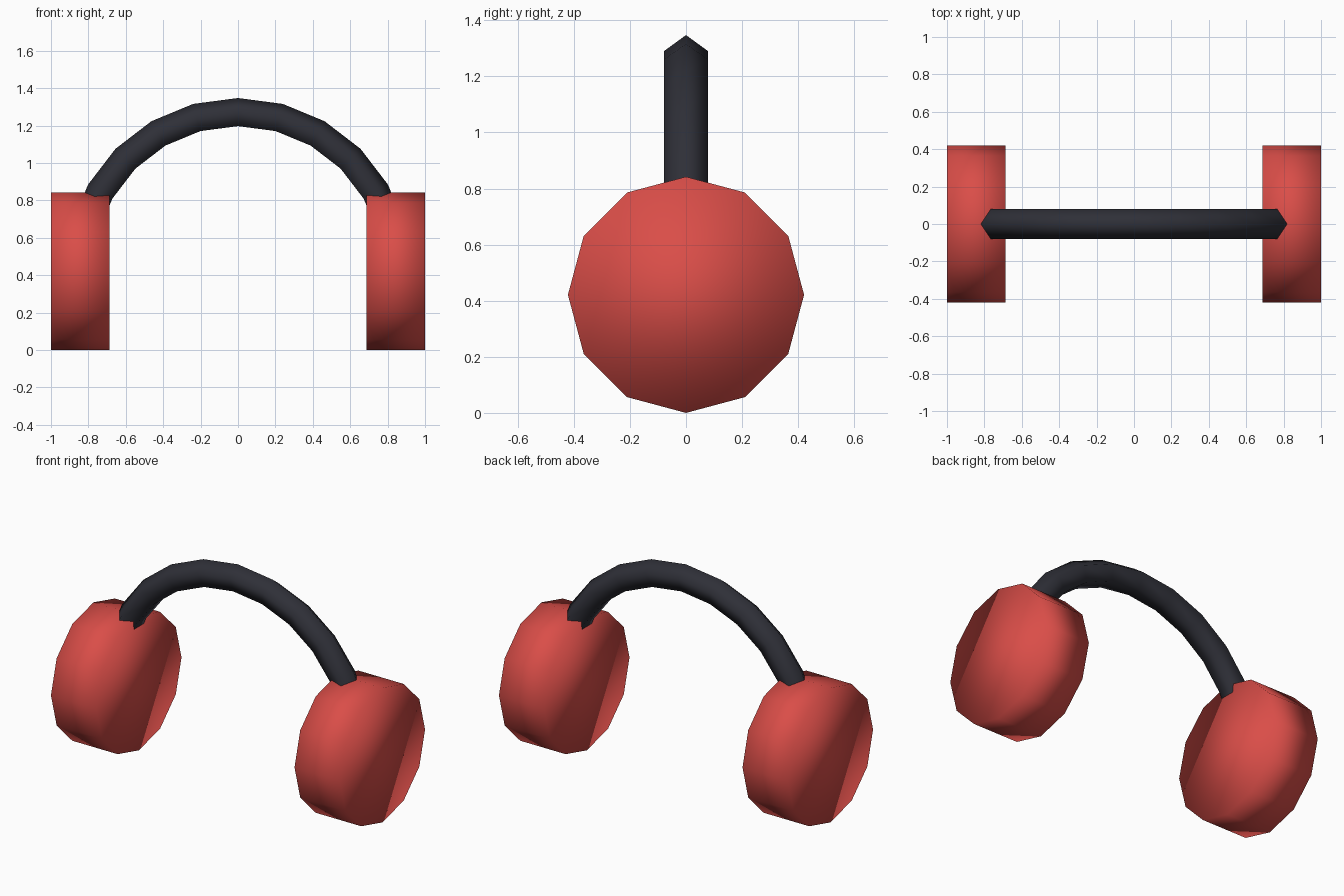
import bpy, bmesh
from math import pi, cos, sin
from mathutils import Matrix, Vector

if "Cube" in bpy.data.objects:
    bpy.data.objects.remove(bpy.data.objects["Cube"], do_unlink=True)

CUP_RADIUS = 0.421
CUP_DEPTH = 0.314
CUP_X = 1 - CUP_DEPTH / 2
TUBE_RADIUS = 0.083


def make_material(name, color):
    mat = bpy.data.materials.new(name)
    mat.use_nodes = True
    mat.diffuse_color = color
    mat.node_tree.nodes["Principled BSDF"].inputs["Base Color"].default_value = color
    return mat


def make_object(name, bm, mat):
    bmesh.ops.recalc_face_normals(bm, faces=bm.faces)
    for face in bm.faces:
        face.smooth = True
    mesh = bpy.data.meshes.new(name)
    bm.to_mesh(mesh)
    bm.free()
    mesh.materials.append(mat)
    obj = bpy.data.objects.new(name, mesh)
    bpy.context.collection.objects.link(obj)
    return obj


red = make_material("red", (0.70, 0.075, 0.065, 1))
charcoal = make_material("charcoal", (0.028, 0.029, 0.039, 1))

# Ear cups: twelve-sided drums lying along x, softly shaded all over
for name, side in (("left_ear_cup", 1), ("right_ear_cup", -1)):
    bm = bmesh.new()
    bmesh.ops.create_cone(bm, cap_ends=True, segments=12, radius1=CUP_RADIUS,
                          radius2=CUP_RADIUS, depth=CUP_DEPTH,
                          matrix=Matrix.Rotation(pi / 2, 4, "Y"))
    cup = make_object(name, bm, red)
    cup.location = (side * CUP_X, 0, CUP_RADIUS)

# Headband: five-sided tube swept in a half circle between the cup centres
bm = bmesh.new()
ring = []
for i in range(5):
    a = 2 * pi * i / 5
    ring.append(bm.verts.new((CUP_X + TUBE_RADIUS * cos(a), TUBE_RADIUS * sin(a), CUP_RADIUS)))
profile = [bm.edges.new((ring[i], ring[(i + 1) % 5])) for i in range(5)]
bmesh.ops.spin(bm, geom=ring + profile, cent=Vector((0, 0, CUP_RADIUS)),
               axis=Vector((0, -1, 0)), angle=pi, steps=12)
bmesh.ops.holes_fill(bm, edges=[e for e in bm.edges if e.is_boundary], sides=5)
make_object("headband", bm, charcoal)
